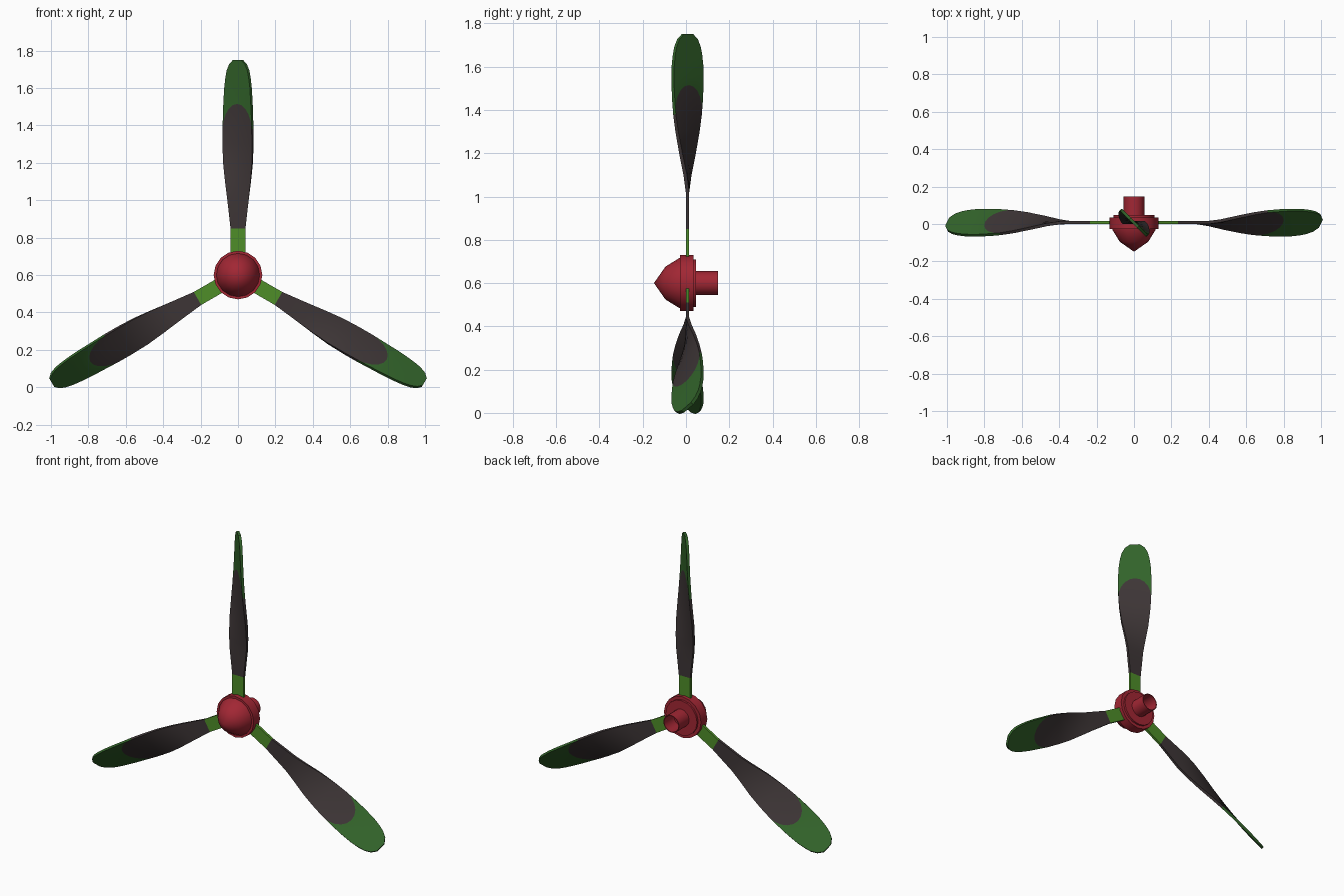
import bpy, bmesh, math
from mathutils import Matrix, Vector

if "Cube" in bpy.data.objects:
    bpy.data.objects.remove(bpy.data.objects["Cube"])

HUB_Z = 0.6


def material(name, rgb):
    m = bpy.data.materials.new(name)
    m.diffuse_color = (*rgb, 1)
    m.use_nodes = True
    m.node_tree.nodes["Principled BSDF"].inputs["Base Color"].default_value = m.diffuse_color
    return m


RED = material("hub red", (0.36, 0.02, 0.034))
LIGHT = material("root light green", (0.077, 0.27, 0.022))
DARK = material("blade dark brown", (0.047, 0.036, 0.037))
GREEN = material("tip dark green", (0.032, 0.125, 0.023))


def finish(name, bm, mats, angle=35):
    bmesh.ops.recalc_face_normals(bm, faces=bm.faces)
    me = bpy.data.meshes.new(name)
    bm.to_mesh(me)
    bm.free()
    for m in mats:
        me.materials.append(m)
    ob = bpy.data.objects.new(name, me)
    bpy.context.collection.objects.link(ob)
    bpy.ops.object.select_all(action='DESELECT')
    ob.select_set(True)
    bpy.context.view_layer.objects.active = ob
    bpy.ops.object.shade_smooth_by_angle(angle=math.radians(angle))
    return ob


def lathe(name, profile, sides):
    """Turn (y, radius) points around the hub axis."""
    bm = bmesh.new()
    rings = []
    for y, r in profile:
        if r == 0:
            rings.append([bm.verts.new((0, y, HUB_Z))] * sides)
        else:
            rings.append([bm.verts.new((r * math.sin(2 * math.pi * k / sides), y,
                                        HUB_Z + r * math.cos(2 * math.pi * k / sides)))
                          for k in range(sides)])
    for a, b in zip(rings, rings[1:]):
        for k in range(sides):
            n = (k + 1) % sides
            quad = list(dict.fromkeys((a[k], a[n], b[n], b[k])))
            bm.faces.new(quad)
    return finish(name, bm, [RED])


# blade stations: radius, half chord, twist in degrees
STATIONS = [(0.08, 0.04, 0), (0.25, 0.04, 0), (0.42, 0.059, 0), (0.5, 0.069, 9),
            (0.6, 0.083, 22), (0.7, 0.093, 32), (0.8, 0.1, 39), (0.95, 0.1, 44),
            (1.03, 0.094, 45), (1.09, 0.08, 45), (1.13, 0.058, 45), (1.15, 0.03, 45)]


def station(r):
    for (r0, c0, a0), (r1, c1, a1) in zip(STATIONS, STATIONS[1:]):
        if r <= r1 + 1e-6:
            t = (r - r0) / (r1 - r0)
            return c0 + (c1 - c0) * t, math.radians(a0 + (a1 - a0) * t)
    return STATIONS[-1][1], math.radians(STATIONS[-1][2])


def blade(name, turn):
    cols = [-math.cos(math.pi * k / 10) for k in range(11)]
    inner = [0.08, 0.25, 0.34, 0.42, 0.5, 0.6, 0.7]
    outer = [0, 0.2, 0.4, 0.6, 0.75, 0.85, 0.94, 1]
    bm = bmesh.new()
    rows = []
    for i in range(len(inner) + len(outer)):
        row = []
        for u in cols:
            # rounded border between the dark field and the green tip
            border = 0.78 + 0.135 * math.sqrt(max(0, 1 - u * u))
            if i < len(inner):
                r = inner[i]
            else:
                r = border + (1.15 - border) * outer[i - len(inner)]
            c, a = station(r)
            row.append(bm.verts.new((c * u * math.cos(a), -c * u * math.sin(a), r)))
        rows.append(row)
    for i, (a, b) in enumerate(zip(rows, rows[1:])):
        for k in range(len(cols) - 1):
            f = bm.faces.new((a[k], a[k + 1], b[k + 1], b[k]))
            f.material_index = 0 if i == 0 else 1 if i < len(inner) else 2
    # thicken around the middle surface
    bm.normal_update()
    th = 0.016
    for v, n in [(v, v.normal.copy()) for v in bm.verts]:
        v.co += n * th / 2
    front = list(bm.faces)
    edges = [e for e in bm.edges if e.is_boundary]
    normals = {v: v.normal.copy() for v in bm.verts}
    back = {v: bm.verts.new(v.co - n * th) for v, n in normals.items()}
    for e in edges:
        m = e.link_faces[0].material_index
        p, q = e.verts
        bm.faces.new((p, q, back[q], back[p])).material_index = m
    for f in front:
        bm.faces.new([back[v] for v in reversed(f.verts)]).material_index = f.material_index
    bm.transform(Matrix.Translation((0, 0.007, HUB_Z)) @ Matrix.Rotation(turn, 4, 'Y'))
    return finish(name, bm, [LIGHT, DARK, GREEN])


# hub: pointed spinner, collar ring, back plate, hollow shaft
lathe("spinner", [(-0.148, 0), (-0.095, 0.076), (-0.03, 0.116), (-0.02, 0.116), (-0.02, 0)], 16)
lathe("collar_ring", [(-0.028, 0), (-0.028, 0.13), (0.035, 0.13), (0.035, 0)], 16)
lathe("back_plate", [(0.03, 0), (0.03, 0.11), (0.047, 0.11), (0.047, 0)], 16)
lathe("shaft", [(0.04, 0.055), (0.148, 0.055), (0.148, 0.05), (0.05, 0.05), (0.05, 0)], 16)

# three twisted blades
for i, label in enumerate(("top", "right", "left")):
    blade("blade_" + label, math.radians(120 * i))
